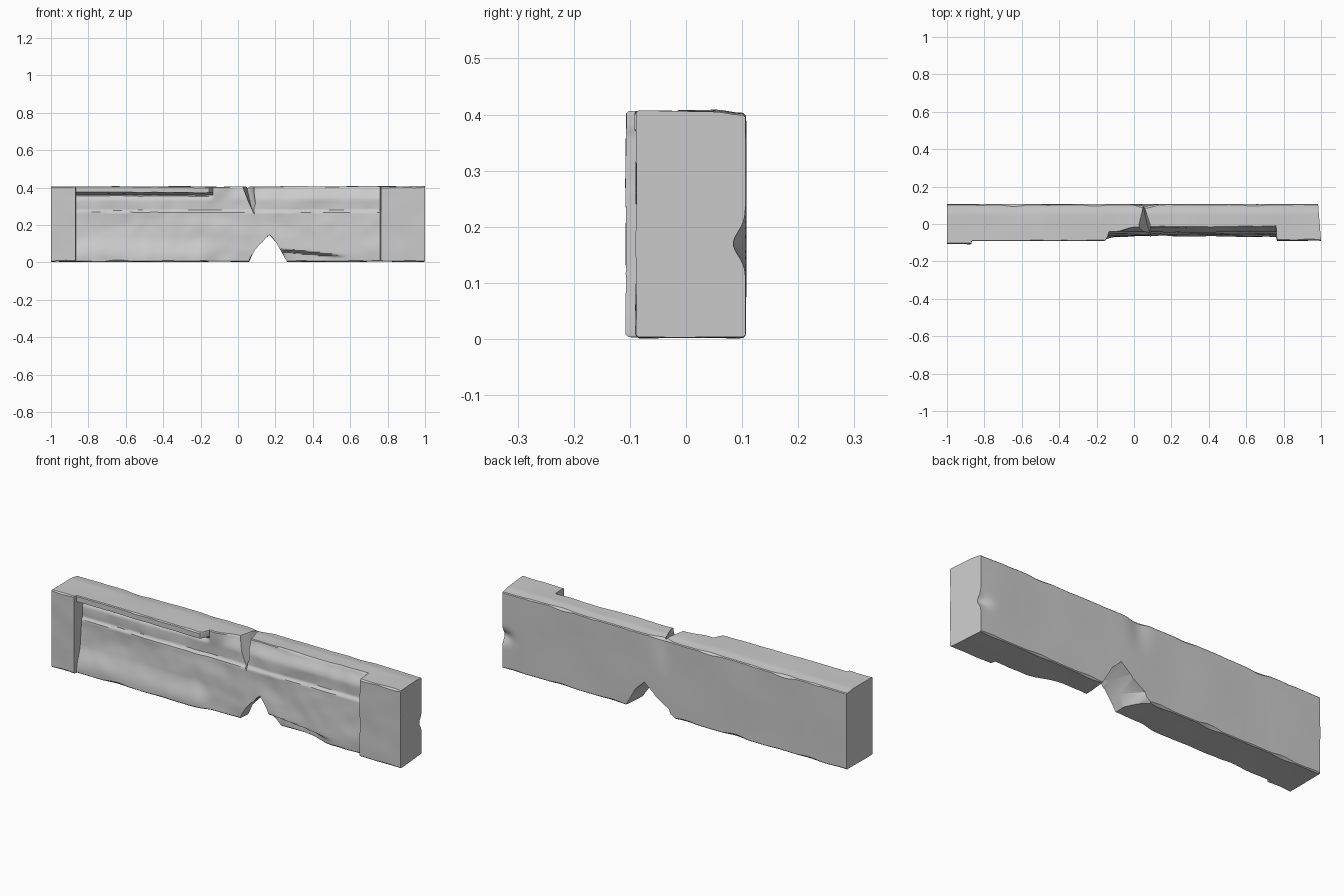
import bpy, bmesh, math
from mathutils import Vector, noise

if "Cube" in bpy.data.objects:
    bpy.data.objects.remove(bpy.data.objects["Cube"])

def n(x, y, z, s):
    return noise.noise(Vector((x * s, y * s, z * s)))

def step(a, b, t):
    t = min(1, max(0, (t - a) / (b - a)))
    return t * t * (3 - 2 * t)

def bump(t, centre, width):
    return math.exp(-((t - centre) / width) ** 2)

# Worn, carved front: plain end blocks with a moulded recess between them
def front(x, z):
    if x < -0.868:
        return -0.107 + 0.002 * n(x, 0, z, 9)
    if x > 0.762:
        return -0.089 + 0.002 * n(x, 0, z, 9)
    y = -0.066 + 0.012 * step(0.05, 0.25, z) + 0.012 * step(0.265, 0.28, z)
    y += 0.006 * n(x, 3, z * 2, 4) + 0.003 * n(x, 1, z, 13)
    # lower lip stands further out on the left
    y -= 0.022 * (1 - step(-0.2, -0.1, x)) * (1 - step(0.02, 0.14, z))
    # surviving top moulding with a groove below
    left = 1 - step(-0.15, -0.135, x)
    y += left * 0.012 * bump(z, 0.355, 0.012)
    k = left * step(0.364, 0.372, z)
    y = y * (1 - k) - 0.092 * k
    # broken upper edge right of centre, spalled lower edge
    y += 0.025 * step(-0.1, 0.02, x) * step(0.33, 0.41, z)
    y += 0.045 * step(0.2, 0.26, x) * (1 - step(0.4, 0.6, x)) \
        * (1 - step(0.05, 0.065, z + 0.1 * (x - 0.3)))
    return y

def top(x, y):
    return 0.406 + 0.004 * n(x, y, 5, 5) - 0.006 * step(0.05, 0.1, y)

def bottom(x, y):
    return 0.003 + 0.003 * n(x, y, 8, 6)

def back(x, z):
    return (0.106 + 0.003 * n(x, 7, z, 4) - 0.010 * bump(x, 0.06, 0.05) * step(0.2, 0.4, z)
            - 0.022 * bump(x, 1.0, 0.05) * bump(z, 0.17, 0.03))

# Beam: cross-section rings along x, each edge chamfered irregularly
NZ, NY = 60, 14
xs = [-1 + 2 * i / 180 for i in range(181)]
xs = sorted(xs + [-0.870, -0.866, 0.760, 0.764])
bm = bmesh.new()
rings = []
for x in xs:
    c = [0.004 + 0.014 * max(0, n(x, i * 5, 2, 7)) for i in range(4)]
    pts = []
    zb, zt = bottom(x, -0.1), top(x, -0.1)
    for i in range(NZ):
        z = zb + c[0] + (zt - zb - c[0] - c[1]) * i / (NZ - 1)
        pts.append((front(x, z), z))
    ya, yb = front(x, zt - c[1]), back(x, 0.39)
    for i in range(NY):
        y = ya + c[1] + (yb - ya - c[1] - c[2]) * i / (NY - 1)
        pts.append((y, top(x, y)))
    zt, zb = top(x, 0.1), bottom(x, 0.1)
    for i in range(NZ):
        z = zt - c[2] - (zt - zb - c[2] - c[3]) * i / (NZ - 1)
        pts.append((back(x, z), z))
    ya, yb = front(x, bottom(x, -0.1) + c[0]), back(x, 0.01)
    for i in range(NY):
        y = yb - c[3] - (yb - ya - c[0] - c[3]) * i / (NY - 1)
        pts.append((y, bottom(x, y)))
    # right end leans back slightly
    lean = 0.08 * step(0.8, 1.0, x)
    rings.append([bm.verts.new((x - lean * (y + 0.09), y, z)) for y, z in pts])
m = len(rings[0])
for a, b in zip(rings, rings[1:]):
    for i in range(m):
        j = (i + 1) % m
        bm.faces.new((a[i], a[j], b[j], b[i]))
bm.faces.new(rings[0])
bm.faces.new(rings[-1])
bmesh.ops.recalc_face_normals(bm, faces=bm.faces)
me = bpy.data.meshes.new("stone_lintel")
bm.to_mesh(me)
bm.free()
beam = bpy.data.objects.new("stone_lintel", me)
bpy.context.collection.objects.link(beam)

# Cutter lofted through (y, [(x, z), ...]) sections
def cutter(name, sections):
    cb = bmesh.new()
    loops = [[cb.verts.new((x, y, z)) for x, z in prof] for y, prof in sections]
    k = len(loops[0])
    for a, b in zip(loops, loops[1:]):
        for i in range(k):
            j = (i + 1) % k
            cb.faces.new((a[i], a[j], b[j], b[i]))
    cb.faces.new(loops[0])
    cb.faces.new(loops[-1])
    bmesh.ops.triangulate(cb, faces=cb.faces)
    bmesh.ops.recalc_face_normals(cb, faces=cb.faces)
    cm = bpy.data.meshes.new(name)
    cb.to_mesh(cm)
    cb.free()
    ob = bpy.data.objects.new(name, cm)
    bpy.context.collection.objects.link(ob)
    ob.hide_render = True
    return ob

# Break through the lower edge, and wedge-shaped crack in the upper front edge
cutters = [
    cutter("lower_break", [
        (-0.15, [(0.04, -0.02), (0.10, 0.075), (0.135, 0.10), (0.17, 0.15), (0.21, 0.09), (0.28, -0.02)]),
        (0.0, [(0.05, -0.02), (0.085, 0.06), (0.13, 0.115), (0.168, 0.146), (0.21, 0.10), (0.275, -0.02)]),
        (0.15, [(-0.10, -0.02), (0.0, 0.04), (0.10, 0.10), (0.165, 0.152), (0.22, 0.10), (0.29, -0.02)])]),
    cutter("upper_crack", [
        (-0.10, [(0.0, 0.44), (0.025, 0.385), (0.10, 0.22), (0.105, 0.27), (0.09, 0.44)]),
        (0.0, [(0.015, 0.44), (0.035, 0.385), (0.07, 0.30), (0.085, 0.34), (0.085, 0.44)]),
        (0.09, [(0.045, 0.44), (0.047, 0.41), (0.05, 0.39), (0.055, 0.40), (0.058, 0.44)])]),
]
bpy.context.view_layer.objects.active = beam
for ob in cutters:
    mod = beam.modifiers.new(ob.name, 'BOOLEAN')
    mod.operation = 'DIFFERENCE'
    mod.solver = 'EXACT'
    mod.object = ob
    bpy.ops.object.modifier_apply(modifier=mod.name)
    bpy.data.objects.remove(ob)

for ob in bpy.context.selected_objects:
    ob.select_set(False)
beam.select_set(True)
bpy.ops.object.shade_smooth_by_angle(angle=math.radians(35))
